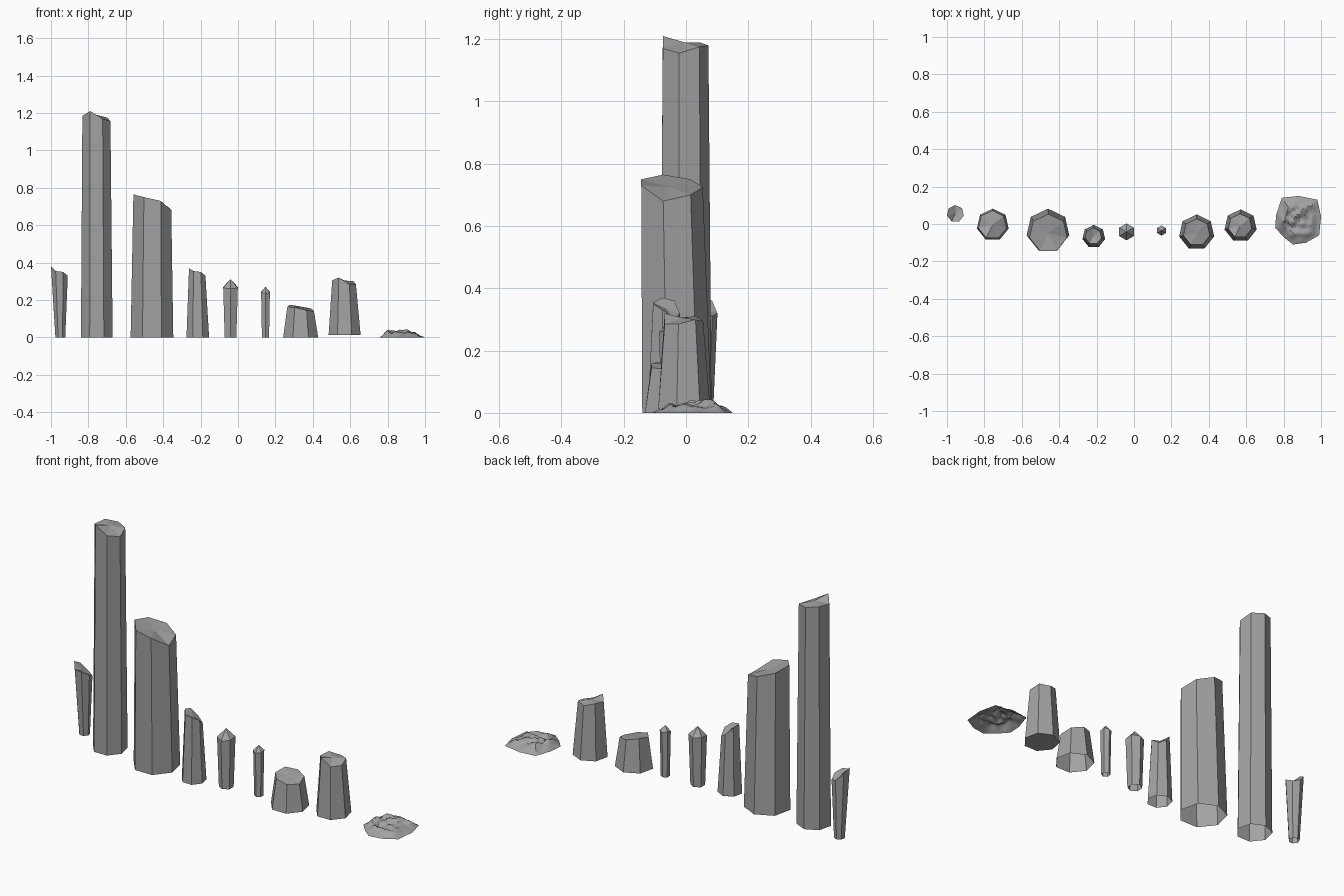
import bpy, bmesh, math
from mathutils import Vector, noise

cube = bpy.data.objects.get("Cube")
if cube:
    bpy.data.objects.remove(cube)

stone = bpy.data.materials.new("grey_stone")
stone.use_nodes = True
GREY = (0.36, 0.36, 0.36, 1)
stone.diffuse_color = GREY
stone.node_tree.nodes["Principled BSDF"].inputs["Base Color"].default_value = GREY


def finish(name, bm):
    bmesh.ops.recalc_face_normals(bm, faces=bm.faces)
    mesh = bpy.data.meshes.new(name)
    bm.to_mesh(mesh)
    bm.free()
    mesh.materials.append(stone)
    obj = bpy.data.objects.new(name, mesh)
    bpy.context.collection.objects.link(obj)
    return obj


def column(name, base, r_base, top, r_top, heights, middle, z0=0.0, capped=False):
    """Tapered prism; rim heights run from the back, through the left of the picture plane, to the front."""
    bm = bmesh.new()
    n = len(heights)
    lower, upper = [], []
    for i, h in enumerate(heights):
        a = math.pi / 2 + math.tau * i / n
        c, s = math.cos(a), math.sin(a)
        lower.append(bm.verts.new((base[0] + r_base * c, base[1] + r_base * s, z0)))
        upper.append(bm.verts.new((top[0] + r_top * c, top[1] + r_top * s, h)))
    tip = bm.verts.new((top[0], top[1], middle))
    for i in range(n):
        j = (i + 1) % n
        bm.faces.new((lower[i], lower[j], upper[j], upper[i]))
        bm.faces.new((upper[i], upper[j], tip))
    if capped:
        bm.faces.new(lower[::-1])
    return finish(name, bm)


# Broken basalt columns
column("narrow_shard", (-0.95, 0.06), 0.027, (-0.955, 0.055), 0.046,
       [0.32, 0.36, 0.38, 0.355, 0.35, 0.33, 0.31], 0.335)
column("tall_column", (-0.755, -0.005), 0.087, (-0.757, -0.005), 0.077,
       [1.18, 1.19, 1.185, 1.21, 1.17, 1.155, 1.175], 1.19)
column("wide_column", (-0.46, -0.035), 0.117, (-0.458, -0.05), 0.104,
       [0.725, 0.75, 0.765, 0.75, 0.73, 0.68, 0.70], 0.725)
column("small_column", (-0.215, -0.067), 0.062, (-0.218, -0.065), 0.045,
       [0.32, 0.36, 0.37, 0.355, 0.35, 0.33, 0.30], 0.335)
column("low_stump", (0.335, -0.045), 0.096, (0.335, -0.045), 0.073,
       [0.165, 0.175, 0.165, 0.16, 0.145, 0.14, 0.155], 0.16)
column("medium_column", (0.57, -0.01), 0.088, (0.567, -0.01), 0.065,
       [0.295, 0.31, 0.305, 0.32, 0.285, 0.285, 0.30], 0.305, z0=0.012, capped=True)

# Pointed crystals
column("large_crystal", (-0.04, -0.042), 0.036, (-0.04, -0.042), 0.045,
       [0.265, 0.27, 0.265, 0.26, 0.265, 0.27], 0.312)
column("small_crystal", (0.147, -0.035), 0.022, (0.147, -0.035), 0.027,
       [0.24, 0.245, 0.24, 0.235, 0.24, 0.245], 0.27)

# Rubble mound: concentric rings of an uneven outline, lifted by noise
OUTLINE = [(0.76, 0.05), (0.79, 0.14), (0.88, 0.15), (0.98, 0.13), (1.0, 0.04),
           (0.99, -0.06), (0.92, -0.1), (0.85, -0.11), (0.8, -0.07), (0.755, -0.02)]
centre = Vector((0.875, 0.02))
STEPS, RINGS = 4, 12
rim = []
for i, p in enumerate(OUTLINE):
    a, b = Vector(p), Vector(OUTLINE[(i + 1) % len(OUTLINE)])
    rim += [a.lerp(b, k / STEPS) for k in range(STEPS)]


def mound_height(p, t):
    rise = min(1.0, (1 - t) / 0.4)
    lump = noise.noise(Vector((p.x * 26, p.y * 26, 3.0)))
    lean = (centre.x - p.x) * 0.06 + (p.y - centre.y) * 0.05
    return max(0.0, rise * (0.027 + lean + 0.024 * lump))


bm = bmesh.new()
rings = []
for r in range(RINGS):
    t = 1 - r / RINGS
    points = [centre.lerp(p, t) for p in rim]
    rings.append([bm.verts.new((p.x, p.y, mound_height(p, t))) for p in points])
peak = bm.verts.new((centre.x, centre.y, mound_height(centre, 0)))
n = len(rim)
for outer, inner in zip(rings, rings[1:]):
    for i in range(n):
        j = (i + 1) % n
        bm.faces.new((outer[i], inner[i], inner[j], outer[j]))
for i in range(n):
    bm.faces.new((rings[-1][i], peak, rings[-1][(i + 1) % n]))
mound = finish("rubble_mound", bm)
bpy.ops.object.select_all(action="DESELECT")
mound.select_set(True)
bpy.context.view_layer.objects.active = mound
bpy.ops.object.shade_smooth_by_angle(angle=math.radians(35))
